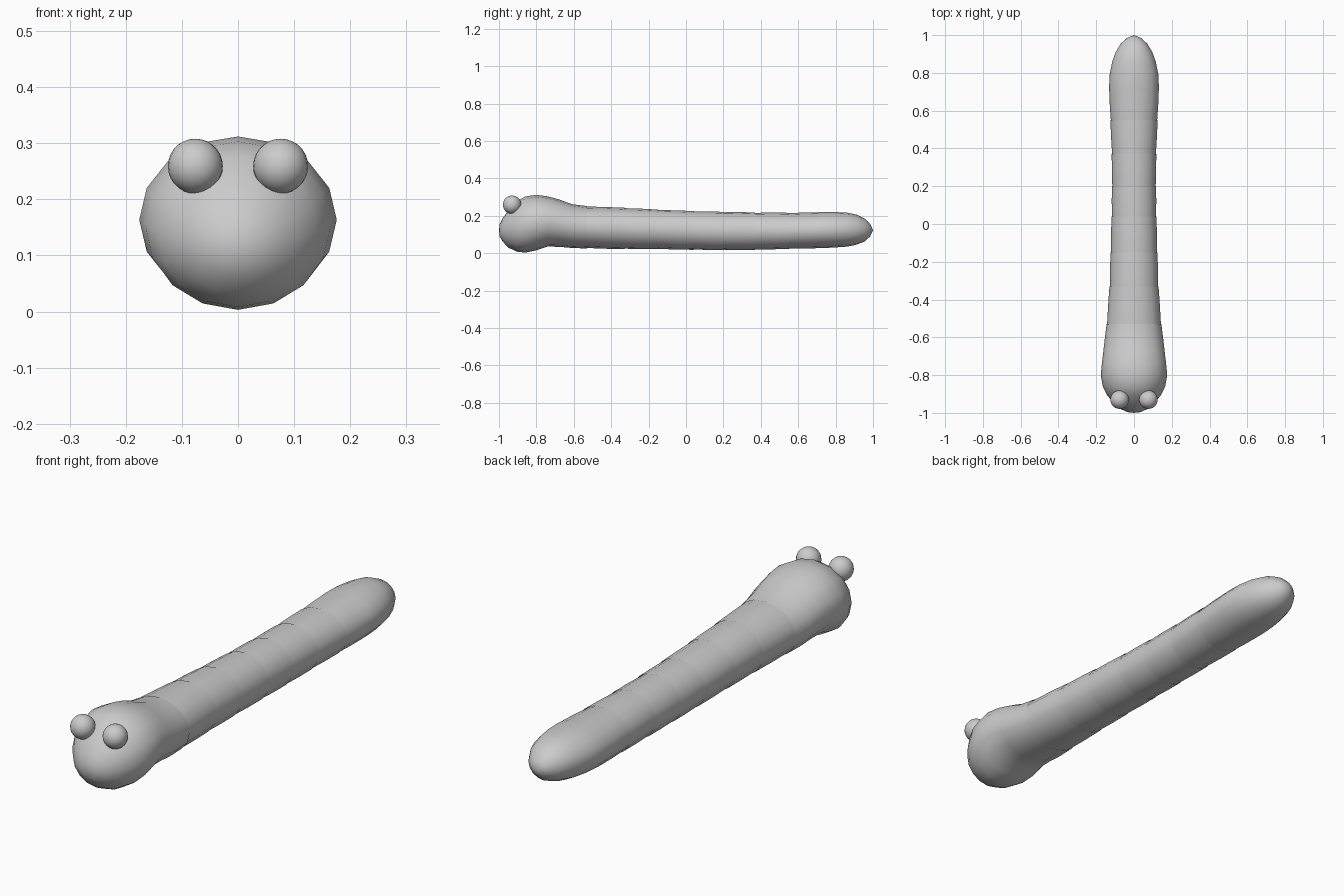
import bpy, bmesh, math

if "Cube" in bpy.data.objects:
    bpy.data.objects.remove(bpy.data.objects["Cube"])

SIDES = 16

# Side and top outline stations: y, bottom z, top z, half width
HEAD = [(-0.996, 0.09, 0.155, 0.035), (-0.98, 0.062, 0.187, 0.070),
        (-0.95, 0.030, 0.230, 0.108), (-0.905, 0.008, 0.276, 0.143),
        (-0.86, 0.003, 0.303, 0.165), (-0.80, 0.015, 0.312, 0.176),
        (-0.74, 0.035, 0.304, 0.170), (-0.68, 0.034, 0.288, 0.163),
        (-0.61, 0.028, 0.262, 0.155), (-0.53, 0.025, 0.252, 0.145)]
BODY = [(-0.60, 0.027, 0.256, 0.152), (-0.50, 0.025, 0.250, 0.142),
        (-0.33, 0.022, 0.243, 0.130), (-0.15, 0.021, 0.233, 0.124),
        (0.04, 0.018, 0.225, 0.119), (0.20, 0.016, 0.221, 0.117),
        (0.37, 0.018, 0.218, 0.118), (0.55, 0.023, 0.216, 0.125),
        (0.72, 0.027, 0.219, 0.132)]
TAIL = [(0.66, 0.028, 0.216, 0.128), (0.72, 0.027, 0.220, 0.132),
        (0.79, 0.030, 0.220, 0.129), (0.86, 0.035, 0.217, 0.115),
        (0.91, 0.045, 0.207, 0.097), (0.955, 0.062, 0.185, 0.070),
        (0.985, 0.090, 0.157, 0.037)]
SEAMS = [-0.53, -0.33, -0.15, 0.04, 0.20, 0.37, 0.55, 0.70]


def body_at(y, inset=0.0):
    """Body outline at y, interpolated, optionally tucked inward."""
    for a, b in zip(BODY, BODY[1:]):
        if y <= b[0]:
            t = (y - a[0]) / (b[0] - a[0])
            _, lo, hi, w = [p + (q - p) * t for p, q in zip(a, b)]
            return (y, lo + inset, hi - inset, w - inset)


def tube(name, stations, front_tip=None, back_tip=None):
    bm = bmesh.new()
    rings = []
    for y, lo, hi, w in stations:
        cz, h = (lo + hi) / 2, (hi - lo) / 2
        rings.append([bm.verts.new((w * math.cos(2 * math.pi * i / SIDES), y,
                                    cz + h * math.sin(2 * math.pi * i / SIDES)))
                      for i in range(SIDES)])
    for a, b in zip(rings, rings[1:]):
        for i in range(SIDES):
            j = (i + 1) % SIDES
            bm.faces.new((a[i], a[j], b[j], b[i]))
    for ring, tip in ((rings[0], front_tip), (rings[-1], back_tip)):
        if tip:
            v = bm.verts.new((0, *tip))
            for i in range(SIDES):
                bm.faces.new((ring[i], ring[(i + 1) % SIDES], v))
    bmesh.ops.recalc_face_normals(bm, faces=bm.faces)
    for f in bm.faces:
        f.smooth = True
    mesh = bpy.data.meshes.new(name)
    bm.to_mesh(mesh)
    bm.free()
    ob = bpy.data.objects.new(name, mesh)
    bpy.context.collection.objects.link(ob)
    return ob


# Head, rounded at the front
tube("head", HEAD, front_tip=(-1.0, 0.122))

# Body segments, each tucked slightly under the one in front
for n, (y0, y1) in enumerate(zip(SEAMS, SEAMS[1:])):
    tube(f"body_segment_{n + 1}",
         [body_at(y0 - 0.025, 0.004), body_at(y0 + 0.01, 0.002),
          body_at((y0 + y1) / 2), body_at(y1)])

# Tail, rounded at the back
tube("tail", TAIL, back_tip=(1.0, 0.122))

# Eyes
for side, x in (("left", 0.076), ("right", -0.076)):
    bpy.ops.mesh.primitive_uv_sphere_add(segments=24, ring_count=14, radius=0.049,
                                         location=(x, -0.93, 0.259))
    bpy.context.object.name = f"{side}_eye"
    bpy.ops.object.shade_smooth()
